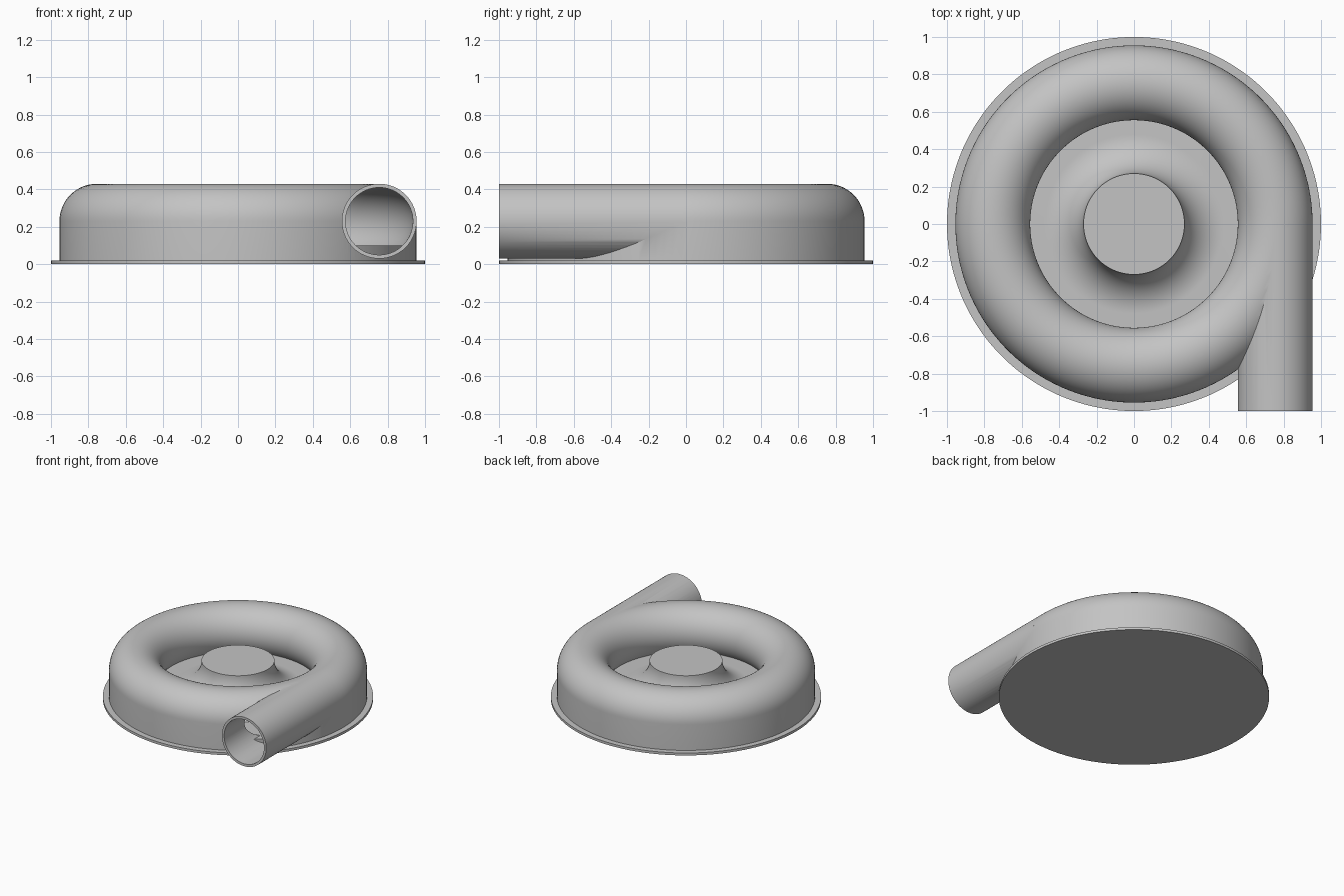
import bpy, bmesh
from math import sin, cos, pi, radians
from mathutils import Matrix, Vector

cube = bpy.data.objects.get("Cube")
if cube:
    bpy.data.objects.remove(cube)

RING, TUBE, BORE, MID = 0.755, 0.2, 0.18, 0.23   # volute radii and centre height
FLOOR, PLATE = 0.1, 0.02                         # top heights of floor and plate

grey = bpy.data.materials.new("cast grey")
grey.use_nodes = True
grey.diffuse_color = (0.55, 0.55, 0.55, 1)
grey.node_tree.nodes["Principled BSDF"].inputs["Base Color"].default_value = (0.55, 0.55, 0.55, 1)


def finish(name, bm):
    bmesh.ops.recalc_face_normals(bm, faces=bm.faces)
    mesh = bpy.data.meshes.new(name)
    bm.to_mesh(mesh)
    bm.free()
    ob = bpy.data.objects.new(name, mesh)
    bpy.context.collection.objects.link(ob)
    mesh.materials.append(grey)
    return ob


def arc(cx, cz, r, start, end, n):
    angles = [radians(start + (end - start) * i / n) for i in range(n + 1)]
    return [(cx + r * cos(a), cz + r * sin(a)) for a in angles]


def lathe(name, profile, closed, steps=128):
    """Spin a (radius, height) profile round z; open profiles start and end on the axis."""
    bm = bmesh.new()
    rings = []
    for r, z in profile:
        if r < 1e-6:
            rings.append([bm.verts.new((0, 0, z))] * steps)
        else:
            rings.append([bm.verts.new((r * cos(a), r * sin(a), z))
                          for a in (2 * pi * (k + 0.5) / steps for k in range(steps))])
    pairs = list(zip(rings, rings[1:])) + ([(rings[-1], rings[0])] if closed else [])
    for a, b in pairs:
        for k in range(steps):
            j = (k + 1) % steps
            corners = list(dict.fromkeys((a[k], a[j], b[j], b[k])))
            bm.faces.new(corners)
    return finish(name, bm)


def pipe(name, radius, front, back):
    bm = bmesh.new()
    place = (Matrix.Translation(Vector((RING, (front + back) / 2, MID)))
             @ Matrix.Rotation(pi / 2, 4, 'X'))
    bmesh.ops.create_cone(bm, cap_ends=True, segments=64, radius1=radius,
                          radius2=radius, depth=back - front, matrix=place)
    return finish(name, bm)


def smooth(ob):
    bpy.ops.object.select_all(action='DESELECT')
    ob.select_set(True)
    bpy.context.view_layer.objects.active = ob
    bpy.ops.object.shade_smooth_by_angle(angle=radians(30))


# Volute casing: round tube on a straight outer skirt
outer = RING + TUBE
casing = lathe("volute_casing",
               [(RING, PLATE - 0.005), (outer, PLATE - 0.005)] + arc(RING, MID, TUBE, 0, 270, 48), True)

# Outlet pipe joined to the casing, then both hollowed out
helpers = [(pipe("outlet_pipe", TUBE, -1, -0.02), 'UNION'),
           (lathe("volute_hollow", arc(RING, MID, BORE, 0, 354.375, 63), True), 'DIFFERENCE'),
           (pipe("outlet_bore", BORE, -1.1, -0.015), 'DIFFERENCE')]
bpy.context.view_layer.objects.active = casing
for helper, operation in helpers:
    mod = casing.modifiers.new(helper.name, 'BOOLEAN')
    mod.operation = operation
    mod.solver = 'EXACT'
    mod.object = helper
    bpy.ops.object.modifier_apply(modifier=mod.name)
for helper, _ in helpers:
    bpy.data.objects.remove(helper)
smooth(casing)

# Raised floor with a flared central hub
fillet = 0.21
hub = lathe("floor_and_hub",
            [(0, PLATE - 0.005), (0.94, PLATE - 0.005), (0.94, FLOOR)]
            + arc(0.27 + fillet, FLOOR + fillet, fillet, 270, 180, 24)
            + [(0, FLOOR + fillet)], False)
smooth(hub)

# Mounting plate
smooth(lathe("base_plate", [(0, 0), (1, 0), (1, PLATE), (0, PLATE)], False))
